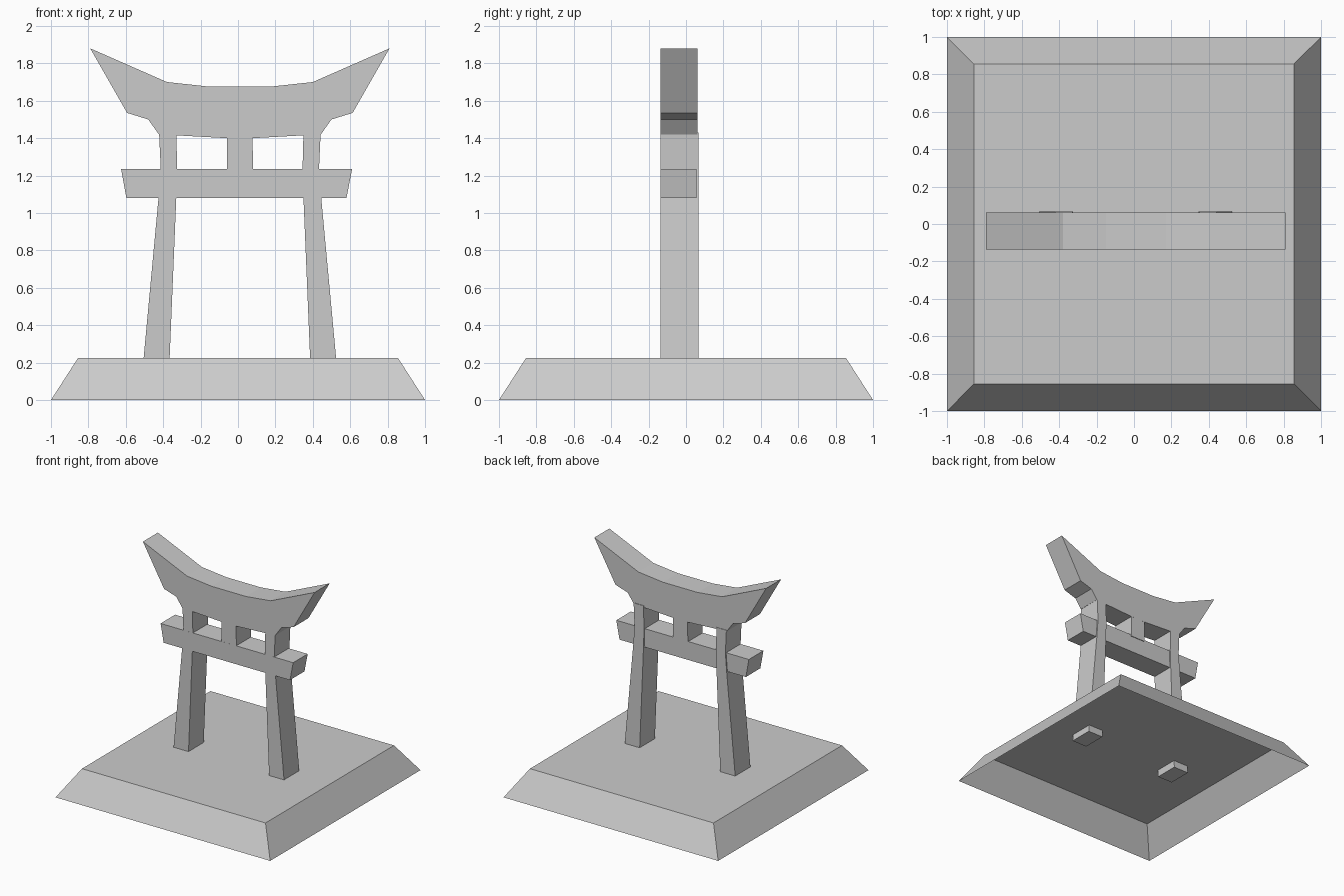
import bpy, bmesh

if "Cube" in bpy.data.objects:
    bpy.data.objects.remove(bpy.data.objects["Cube"])

CX = 0.01  # symmetry line of the gate


def add_object(name, bm):
    bmesh.ops.recalc_face_normals(bm, faces=bm.faces)
    mesh = bpy.data.meshes.new(name)
    bm.to_mesh(mesh)
    bm.free()
    obj = bpy.data.objects.new(name, mesh)
    bpy.context.collection.objects.link(obj)
    return obj


def extrude_profile(name, points, y0, y1):
    """Closed x/z outline made into a solid between y0 and y1."""
    bm = bmesh.new()
    face = bm.faces.new([bm.verts.new((x, y0, z)) for x, z in points])
    res = bmesh.ops.extrude_face_region(bm, geom=[face])
    verts = [v for v in res["geom"] if isinstance(v, bmesh.types.BMVert)]
    bmesh.ops.translate(bm, verts=verts, vec=(0, y1 - y0, 0))
    return add_object(name, bm)


def mirrored(half):
    """Full outline from the right half, given as offsets from CX."""
    return [(CX + x, z) for x, z in half] + [(CX - x, z) for x, z in reversed(half)]


# Tapered base shell, open underneath
bm = bmesh.new()
rings = []
for h, z in ((1.0, 0.0), (0.855, 0.225)):
    rings.append([bm.verts.new((sx * h, sy * h, z))
                  for sx, sy in ((-1, -1), (1, -1), (1, 1), (-1, 1))])
low, top = rings
for i in range(4):
    j = (i + 1) % 4
    bm.faces.new((low[i], low[j], top[j], top[i]))
bm.faces.new(top)
add_object("base", bm)

# Upswept roof beam with flared brackets and a shallow arched underside
roof = [(0.16, 1.675), (0.39, 1.70), (0.80, 1.88), (0.603, 1.535),
        (0.49, 1.50), (0.433, 1.42), (0.34, 1.415), (0.068, 1.40)]
extrude_profile("roof_beam", mirrored(roof), -0.137, 0.062)

# Lower tie beam
extrude_profile("tie_beam", [(-0.625, 1.235), (0.61, 1.235),
                             (0.58, 1.08), (-0.597, 1.08)], -0.137, 0.056)

# Short centre strut between the beams
extrude_profile("centre_strut", [(CX - 0.07, 1.22), (CX + 0.07, 1.22),
                                 (CX + 0.068, 1.42), (CX - 0.068, 1.42)], -0.1365, 0.0615)

# Leaning legs, their feet reaching through the top of the base
leg = [(0.52, 0.165), (0.435, 1.08), (0.423, 1.235), (0.432, 1.43),
       (0.34, 1.43), (0.335, 1.235), (0.34, 1.08), (0.378, 0.165)]
for side, s in (("left", -1), ("right", 1)):
    extrude_profile(side + "_leg", [(CX + s * x, z) for x, z in leg], -0.1365, 0.066)
